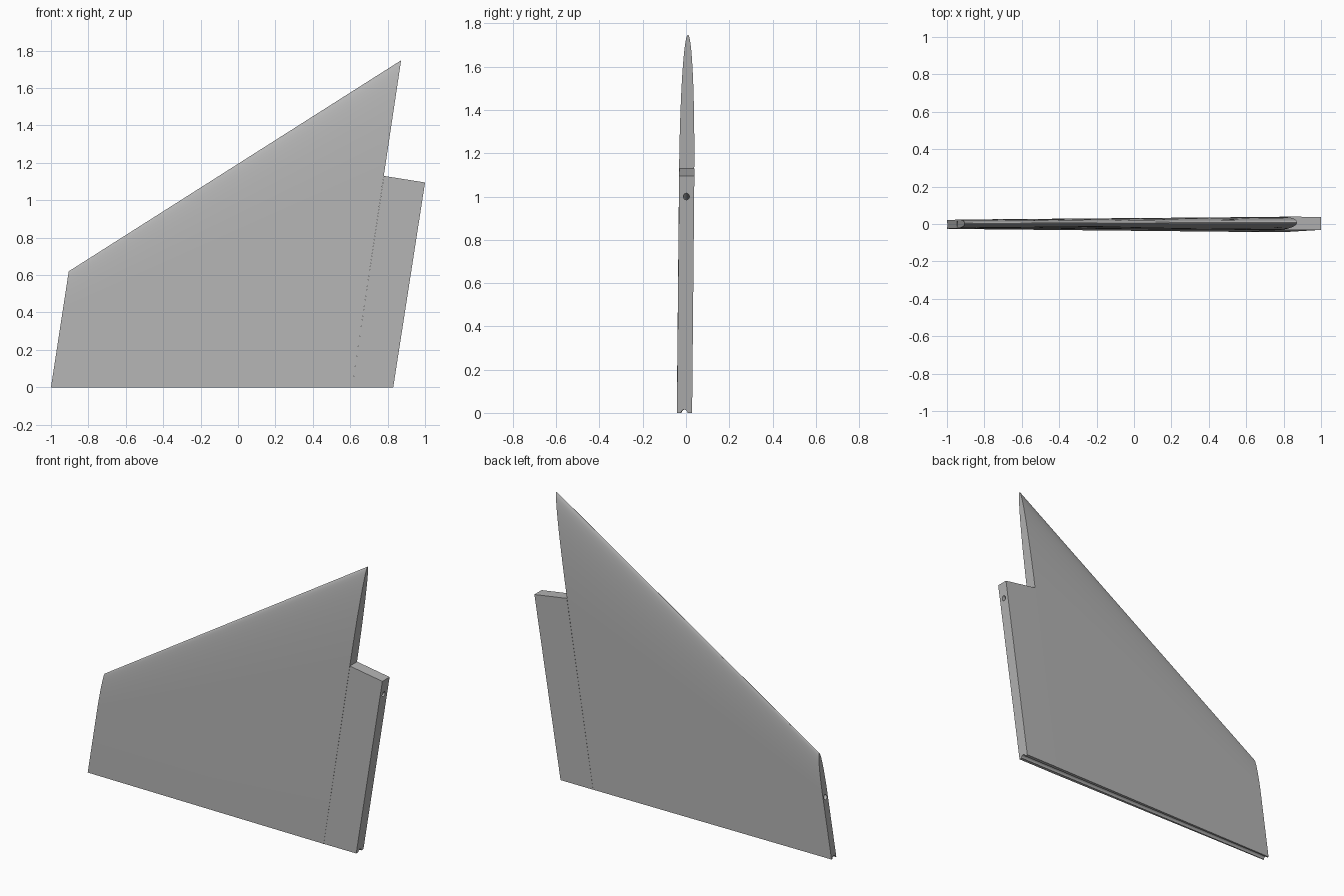
import bpy, bmesh, math
from mathutils import Vector

if "Cube" in bpy.data.objects:
    bpy.data.objects.remove(bpy.data.objects["Cube"])

grey = bpy.data.materials.new("plain grey")
grey.diffuse_color = (0.46, 0.46, 0.46, 1)
grey.use_nodes = True
grey.node_tree.nodes["Principled BSDF"].inputs["Base Color"].default_value = grey.diffuse_color


def make_object(name, bm):
    bmesh.ops.recalc_face_normals(bm, faces=bm.faces)
    mesh = bpy.data.meshes.new(name)
    bm.to_mesh(mesh)
    bm.free()
    mesh.materials.append(grey)
    ob = bpy.data.objects.new(name, mesh)
    bpy.context.collection.objects.link(ob)
    return ob


def loft(name, start, end):
    """Skin two matching closed sections and cap both ends."""
    bm = bmesh.new()
    a = [bm.verts.new(p) for p in start]
    b = [bm.verts.new(p) for p in end]
    n = len(a)
    for i in range(n):
        j = (i + 1) % n
        bm.faces.new((a[i], a[j], b[j], b[i]))
    bm.faces.new(a)
    bm.faces.new(b)
    return make_object(name, bm)


def wing_section(low, high, half, y_low, y_high, flat=0.63, steps=16):
    """Blunt rear edge, flat sides, elliptical nose."""
    side = [(0, 1)]
    for i in range(steps + 1):
        ang = math.pi / 2 * i / steps
        side.append((flat + (1 - flat) * math.sin(ang), math.cos(ang)))
    nose = side.pop()
    outline = side + [(nose[0], 0)] + [(t, -w) for t, w in reversed(side)]
    return [(low[0] + (high[0] - low[0]) * t,
             y_low + (y_high - y_low) * t + half * w,
             low[1] + (high[1] - low[1]) * t) for t, w in outline]


def rod(name, p, q, radius):
    """Round cutter running from p to q."""
    p, q = Vector(p), Vector(q)
    bm = bmesh.new()
    bmesh.ops.create_cone(bm, cap_ends=True, segments=20, radius1=radius,
                          radius2=radius, depth=(q - p).length)
    ob = make_object(name, bm)
    ob.rotation_mode = 'QUATERNION'
    ob.rotation_quaternion = (q - p).to_track_quat('Z', 'Y')
    ob.location = (p + q) / 2
    ob.hide_render = True
    return ob


# Tapered wing panel
wing = loft("wing_panel",
            wing_section((-1.0, 0), (-0.905, 0.62), 0.023, -0.003, 0.003),
            wing_section((0.61, 0), (0.872, 1.748), 0.035, -0.0075, 0.009))

# Flat root block, standing very slightly behind the wing surface
corners = [(0.61, 0), (0.83, 0), (1.0, 1.095), (0.78, 1.13)]
block = loft("root_block", *[
    [(x, -0.0075 + 0.0095 * z + s * 0.035 + 0.0007, z) for x, z in corners]
    for s in (-1, 1)])

# Groove along the rear edge and spar hole through the panel
groove = rod("groove_cutter", (-1.1, -0.005, 0.0), (0.95, -0.0078, 0.0), 0.015)
d = Vector((1.93, 0, 0.64)) * 0.04
spar = rod("spar_cutter", Vector((-0.945, 0.001, 0.36)) - d,
           Vector((0.985, 0.002, 1.0)) + d, 0.014)
bpy.context.view_layer.update()

for ob in (wing, block):
    bpy.ops.object.select_all(action='DESELECT')
    ob.select_set(True)
    bpy.context.view_layer.objects.active = ob
    for cutter in (groove, spar):
        mod = ob.modifiers.new(cutter.name, 'BOOLEAN')
        mod.operation = 'DIFFERENCE'
        mod.solver = 'EXACT'
        mod.object = cutter
        bpy.ops.object.modifier_apply(modifier=mod.name)
    bpy.ops.object.shade_smooth_by_angle(angle=math.radians(30))

for cutter in (groove, spar):
    bpy.data.objects.remove(cutter)
